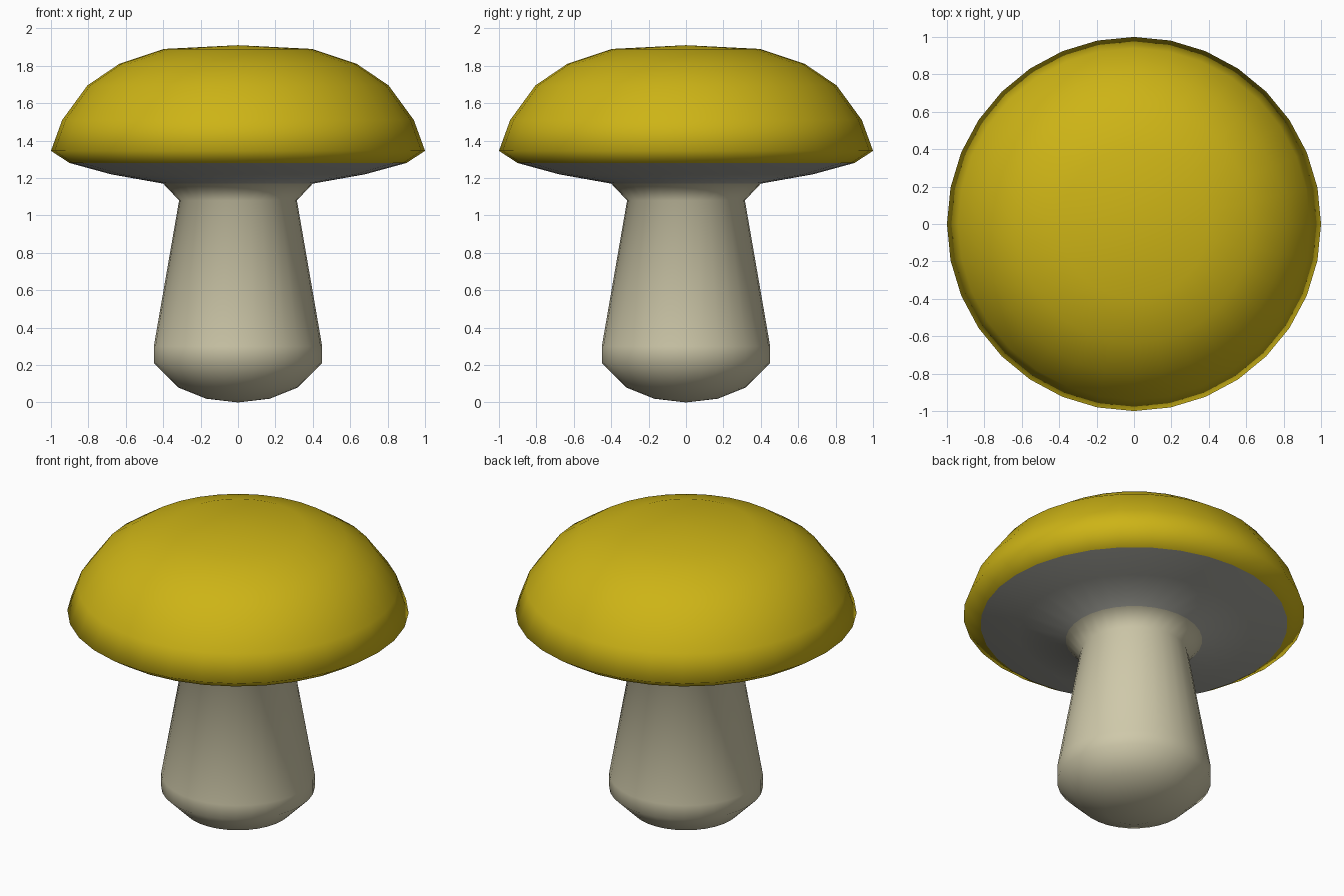
import bpy
import math

cube = bpy.data.objects.get("Cube")
if cube:
    bpy.data.objects.remove(cube, do_unlink=True)


def material(name, color):
    mat = bpy.data.materials.new(name)
    mat.use_nodes = True
    mat.diffuse_color = (*color, 1)
    mat.node_tree.nodes["Principled BSDF"].inputs["Base Color"].default_value = (*color, 1)
    return mat


def lathe(name, profile, mats, sides=32):
    """Revolve (radius, height) points, listed bottom to top, about the z axis."""
    verts, rings, faces = [], [], []
    for r, z in profile:
        n = sides if r else 1
        rings.append([len(verts) + i % n for i in range(sides)])
        for i in range(n):
            a = math.tau * i / sides
            verts.append((r * math.cos(a), r * math.sin(a), z))
    for low, high in zip(rings, rings[1:]):
        for i in range(sides):
            j = (i + 1) % sides
            corners = [low[i], low[j], high[j], high[i]]
            faces.append(list(dict.fromkeys(corners)))
    mesh = bpy.data.meshes.new(name)
    mesh.from_pydata(verts, [], faces)
    for mat in mats:
        mesh.materials.append(mat)
    mesh.shade_smooth()
    obj = bpy.data.objects.new(name, mesh)
    bpy.context.collection.objects.link(obj)
    return obj


yellow = material("cap yellow", (0.61, 0.455, 0.008))
grey = material("gill grey", (0.40, 0.40, 0.36))
cream = material("stem cream", (0.62, 0.58, 0.40))

# Domed cap with a turned-in rim
lathe("cap", [(0.9, 1.28), (1, 1.345), (0.94, 1.51), (0.805, 1.695),
              (0.635, 1.81), (0.395, 1.89), (0, 1.91)], [yellow])

# Bulbous stem flaring smoothly into the shallow gills
GILL_START = 1.17
stem = lathe("stem_and_gills",
             [(0, 0), (0.17, 0.02), (0.32, 0.08), (0.45, 0.21), (0.45, 0.3),
              (0.315, 1.08), (0.4, GILL_START), (0.68, 1.22), (0.9, 1.28)],
             [cream, grey])
for face in stem.data.polygons:
    face.material_index = int(face.center.z > GILL_START)
